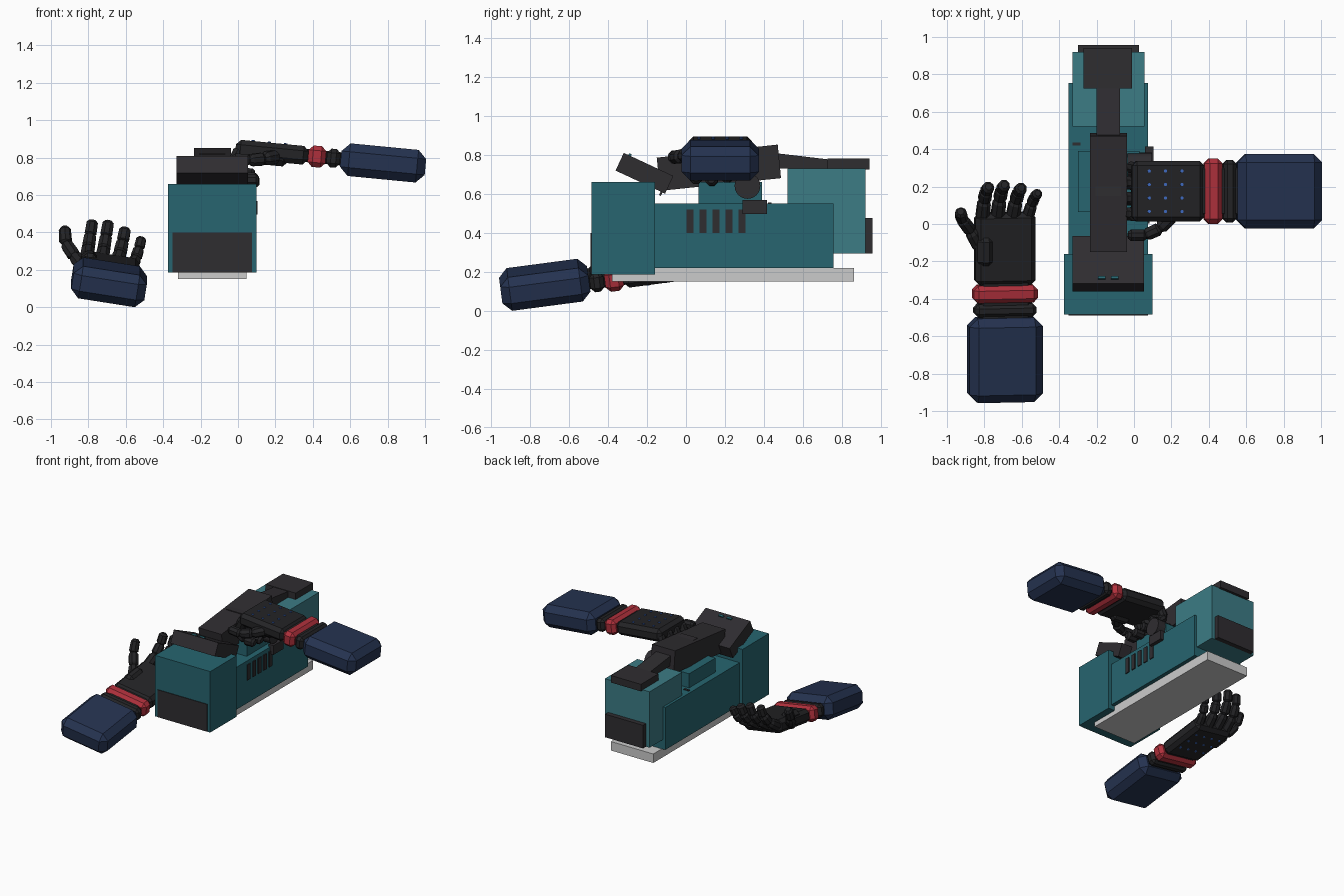
import bpy, bmesh, math
from mathutils import Matrix, Vector

if "Cube" in bpy.data.objects:
    bpy.data.objects.remove(bpy.data.objects["Cube"])


def mat(name, r, g, b):
    m = bpy.data.materials.new(name)
    m.diffuse_color = (r, g, b, 1)
    m.use_nodes = True
    m.node_tree.nodes["Principled BSDF"].inputs["Base Color"].default_value = m.diffuse_color
    return m


TEAL = mat("teal", .02, .13, .16)
PALE = mat("pale_teal", .045, .2, .235)
DARK = mat("dark", .028, .026, .03)
BLACK = mat("glove_black", .017, .017, .019)
NAVY = mat("navy", .018, .032, .08)
RED = mat("red", .43, .03, .045)
BLUE = mat("blue", .05, .15, .55)
R = lambda deg, axis: Matrix.Rotation(math.radians(deg), 4, axis)
T = Matrix.Translation


def finish(name, bm, material, matrix=None):
    bmesh.ops.recalc_face_normals(bm, faces=bm.faces)
    me = bpy.data.meshes.new(name)
    bm.to_mesh(me)
    bm.free()
    ob = bpy.data.objects.new(name, me)
    bpy.context.collection.objects.link(ob)
    if material:
        me.materials.append(material)
    if matrix:
        ob.matrix_world = matrix
    return ob


def box(name, lo, hi, material, matrix=None, bevel=0):
    lo, hi = Vector(lo), Vector(hi)
    bm = bmesh.new()
    bmesh.ops.create_cube(bm, size=1, matrix=T((lo + hi) / 2) @ Matrix.Diagonal((*(hi - lo), 1)))
    if bevel:
        bmesh.ops.bevel(bm, geom=bm.edges[:], offset=bevel, segments=1, affect='EDGES')
    return finish(name, bm, material, matrix)


def side_prism(name, pts, x0, x1, material):
    """Side profile of (y, z) points extruded along x."""
    bm = bmesh.new()
    f = bm.faces.new([bm.verts.new((x0, y, z)) for y, z in pts])
    ext = bmesh.ops.extrude_face_region(bm, geom=[f])
    bmesh.ops.translate(bm, vec=(x1 - x0, 0, 0),
                        verts=[v for v in ext["geom"] if isinstance(v, bmesh.types.BMVert)])
    return finish(name, bm, material)


def digit(name, pts, radius, matrix):
    """Chain of eight-sided segments with chamfered ends."""
    bm = bmesh.new()
    for i, (a, b) in enumerate(zip(pts, pts[1:])):
        d = b - a
        r = radius * (1 - .07 * i)
        q = d.to_track_quat('Z', 'Y')
        end = 1.25 if i == len(pts) - 2 else 1.04
        rings = []
        for h, k in ((-.04, .65), (.14, 1), (end - .22, .95), (end, .55)):
            rings.append([bm.verts.new(a + d * h + q @ Vector((
                r * k * math.cos((j + .5) * math.pi / 4), r * k * math.sin((j + .5) * math.pi / 4), 0)))
                for j in range(8)])
        for p, n in zip(rings, rings[1:]):
            for j in range(8):
                bm.faces.new((p[j], p[(j + 1) % 8], n[(j + 1) % 8], n[j]))
        bm.faces.new(rings[0])
        bm.faces.new(rings[-1])
    return finish(name, bm, material=BLACK, matrix=matrix)


# Housing
box("base_plate", (-.32, -.38, .15), (.045, .86, .22), None)
box("front_block", (-.375, -.485, .185), (.1, -.16, .66), TEAL)
box("front_panel", (-.35, -.49, .187), (.075, -.47, .40), DARK)
box("middle_body", (-.35, -.16, .22), (.075, .755, .55), TEAL)
box("upper_block", (-.30, .065, .55), (.03, .39, .66), TEAL)
box("rear_block", (-.33, .52, .295), (.055, .92, .73), PALE)
box("rear_plate", (-.30, .92, .295), (.027, .957, .475), DARK)
for i in range(5):
    y = .02 + .067 * i
    box("side_vent", (.07, y - .018, .4), (.082, y + .018, .52), DARK)
box("side_latch", (.06, .29, .495), (.103, .415, .567), DARK)
box("top_slot", (-.33, .42, .548), (-.285, .437, .556), DARK)

# Top mechanism
side_prism("rear_arm", [(.46, .808), (.73, .776), (.73, .73), (.46, .73)], -.20, -.075, DARK)
box("rear_cap", (-.27, .725, .725), (-.01, .94, .78), DARK)
side_prism("carriage", [(-.15, .785), (.47, .852), (.487, .68), (-.132, .615)], -.235, -.037, DARK)
box("carriage_inset", (-.205, .15, .80), (-.07, .24, .823), DARK)
tilt = T((-.138, -.213, .705)) @ R(-25, 'X')
box("sight_block", (-.192, -.14, -.05), (.192, .14, .05), DARK, tilt)
for x in (-.035, .035):
    box("sight_button", (x - .02, -.115, .04), (x + .02, -.1, .06), TEAL, tilt)
    box("sight_pin", (x - .005, .115, -.07), (x + .005, .125, -.045), DARK, tilt)
bm = bmesh.new()
bmesh.ops.create_cone(bm, cap_ends=True, segments=24, radius1=.066, radius2=.066, depth=.13)
finish("side_knob", bm, DARK, T((.03, .315, .64)) @ R(90, 'Y'))


# Gloved hands: local +y to the fingertips, +z is the back of the hand
def hand(label, s, m, curls, thumb):
    def part(name, w, y0, y1, t, material, bevel):
        box(label + name, (-w / 2, y0, -t / 2), (w / 2, y1, t / 2), material, m, bevel)
    part("_forearm", .396, -.63, -.175, .175, NAVY, .045)
    part("_wrist_ring", .335, -.172, -.1, .1, BLACK, .022)
    part("_core", .26, -.25, .05, .07, BLACK, .01)
    part("_cuff", .348, -.095, 0, .115, RED, .025)
    part("_palm", .325, 0, .39, .1, BLACK, .026)
    # thumb mound
    box(label + "_thumb_mound", (-.16 * s - .045, .1, -.07), (-.16 * s + .045, .27, .02), BLACK,
        m @ T((.05 * s, 0, 0)), .03)
    # fingers from index to little
    for x, size, splay in ((-.122, 1, 1), (-.041, 1.05, 2), (.041, .95, 6), (.122, .78, 12)):
        p = Vector((x * s, .36, 0))
        pts, ang = [p], 0
        for length, c in zip((.12, .085, .065), curls):
            ang += math.radians(c)
            sp = math.radians(splay) * s
            along = math.cos(ang)
            p = p + size * length * Vector((math.sin(sp) * along, math.cos(sp) * along, -math.sin(ang)))
            pts.append(p)
        digit(label + "_finger", pts, .04 if size > .9 else .034, m)
    digit(label + "_thumb", [Vector((-x * s, y, -z)) for x, y, z in thumb], .04, m)
    # dots on the back of the hand
    bm = bmesh.new()
    for y in (.125, .213, .3):
        for x in (-.108, -.036, .036, .108):
            bmesh.ops.create_cone(bm, cap_ends=True, segments=10, radius1=.009, radius2=.009,
                                  depth=.008, matrix=T((x, y, .051)))
    finish(label + "_dots", bm, BLUE, m)


hand("right_hand", 1, T((.375, .175, .81)) @ R(5.5, 'Y') @ R(90, 'Z'), (70, 75, 40),
     ((.13, .17, .02), (.2, .235, .04), (.235, .31, .055), (.235, .385, .055)))
hand("left_hand", -1, T((-.69, -.325, .186)) @ R(7.5, 'X') @ R(9, 'Y') @ R(180, 'Y'), (27, 20, 20),
     ((.13, .2, -.02), (.19, .30, .02), (.245, .37, .07), (.26, .41, .135)))
